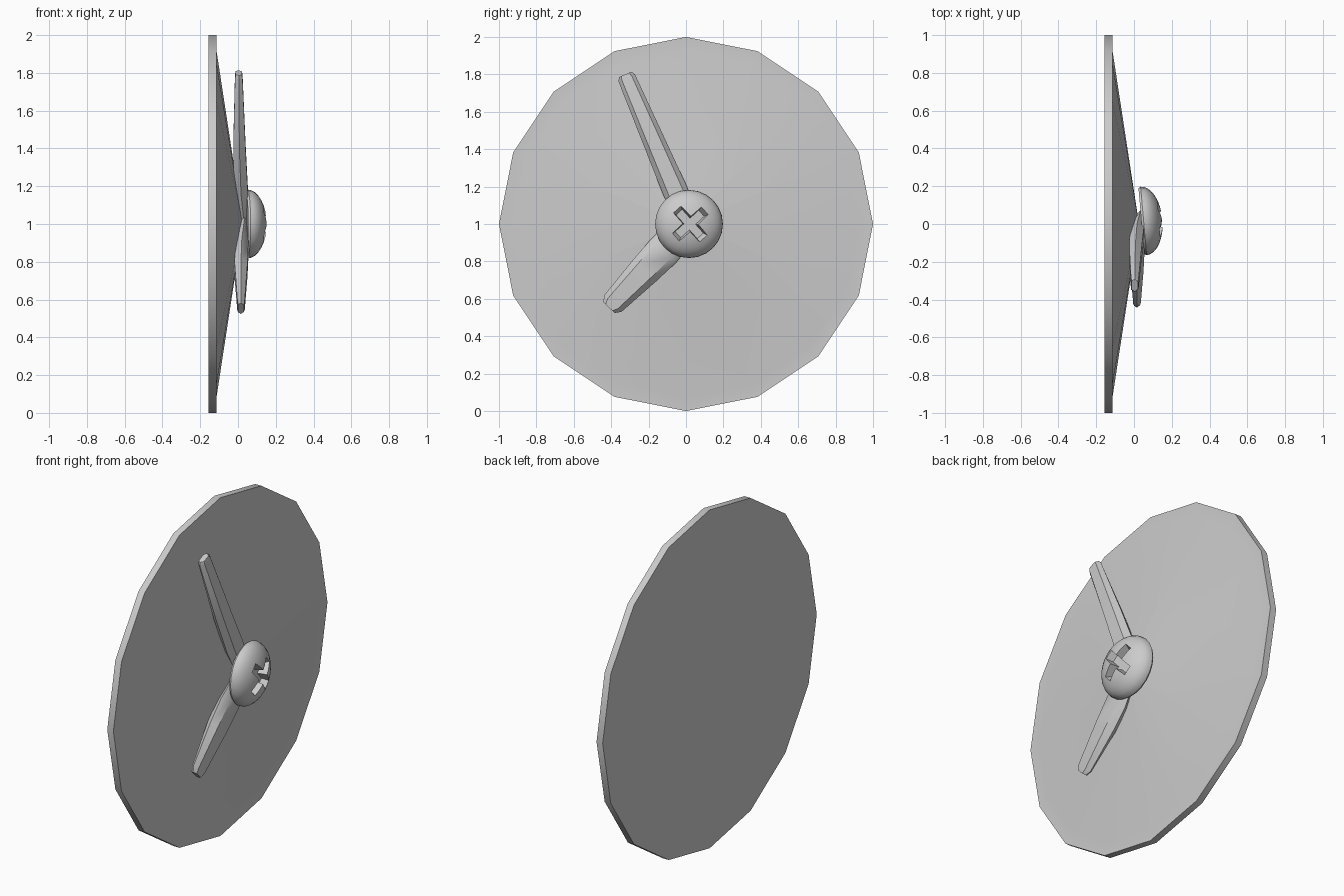
import bpy, bmesh, math
from mathutils import Vector, Matrix

if "Cube" in bpy.data.objects:
    bpy.data.objects.remove(bpy.data.objects["Cube"])


def finish(name, bm, angle=35):
    bmesh.ops.recalc_face_normals(bm, faces=bm.faces)
    me = bpy.data.meshes.new(name)
    bm.to_mesh(me)
    bm.free()
    ob = bpy.data.objects.new(name, me)
    bpy.context.collection.objects.link(ob)
    smooth(ob, angle)
    return ob


def smooth(ob, angle):
    bpy.ops.object.select_all(action='DESELECT')
    ob.select_set(True)
    bpy.context.view_layer.objects.active = ob
    bpy.ops.object.shade_smooth_by_angle(angle=math.radians(angle))


def loft(bm, rings):
    """Skin closed rings of points and cap both ends."""
    vs = [[bm.verts.new(p) for p in r] for r in rings]
    n = len(vs[0])
    for a, b in zip(vs, vs[1:]):
        for i in range(n):
            j = (i + 1) % n
            bm.faces.new((a[i], a[j], b[j], b[i]))
    bm.faces.new(vs[0])
    bm.faces.new(vs[-1])


def turned(profile, sides):
    """Revolve (x, radius) pairs about the x axis."""
    bm = bmesh.new()
    step = math.tau / sides
    loft(bm, [[(x, r * math.cos(i * step), r * math.sin(i * step))
               for i in range(sides)] for x, r in profile])
    return bm


# Sixteen-sided dial with a shallow conical front
dial = turned([(-0.155, 1.0), (-0.115, 1.0), (-0.115, 0.925), (0.025, 0.01)], 16)
bmesh.ops.translate(dial, verts=dial.verts, vec=(0, 0, 1))
finish("dial", dial, 60)


# Tapered hands radiating from the hub
HUB = Vector((0, 0.018, 1.0))


def hand(name, tip, stations):
    d = (Vector(tip) - HUB).normalized()
    s = d.cross(Vector((1, 0, 0)))
    rings = []
    for t, w, lo, hi in stations:
        mid = (lo + hi) / 2
        section = [(-w, mid), (-w * .6, hi), (w * .6, hi),
                   (w, mid), (w * .7, lo), (-w * .7, lo)]
        rings.append([HUB + d * t + s * a + Vector((x, 0, 0)) for a, x in section])
    bm = bmesh.new()
    loft(bm, rings)
    finish(name, bm)


hand("minute_hand", (0, -0.325, 1.8),
     [(0.0, .06, .02, .05), (.2, .067, -.02, .052), (.45, .06, -.025, .04),
      (.85, .048, -.016, .024), (.87, .036, -.012, .02)])
hand("hour_hand", (0, -0.41, 0.555),
     [(0.0, .08, .025, .05), (.2, .092, -.015, .055), (.34, .085, -.018, .05),
      (.59, .064, -.004, .036), (.62, .042, 0, .032)])

# Domed screw head, slightly tilted
R, H = 0.182, 0.112
profile = [(0, R * .96), (.012, R)]
for k in range(1, 8):
    a = k / 8 * math.pi / 2
    profile.append((.012 + (H - .012) * math.sin(a), R * math.cos(a)))
profile.append((H, 0.004))
place = Matrix.Translation((0.039, 0.015, 1.0)) @ Matrix.Rotation(math.radians(5), 4, 'Z')
head = turned(profile, 24)
head.transform(place)
screw = finish("screw_head", head)

# Cross recess, tapering towards its floor
for k in range(2):
    bm = bmesh.new()
    loft(bm, [[(x, u * ln, v * wd) for u, v in ((-1, -1), (1, -1), (1, 1), (-1, 1))]
              for x, ln, wd in ((.055, .085, .022), (.16, .14, .036))])
    bm.transform(place @ Matrix.Rotation(math.radians(42 + 90 * k), 4, 'X'))
    cutter = finish(f"recess_cutter_{k}", bm)
    mod = screw.modifiers.new("recess", 'BOOLEAN')
    mod.operation = 'DIFFERENCE'
    mod.solver = 'EXACT'
    mod.object = cutter
    bpy.context.view_layer.objects.active = screw
    bpy.ops.object.modifier_apply(modifier=mod.name)
    bpy.data.objects.remove(cutter)
smooth(screw, 35)
